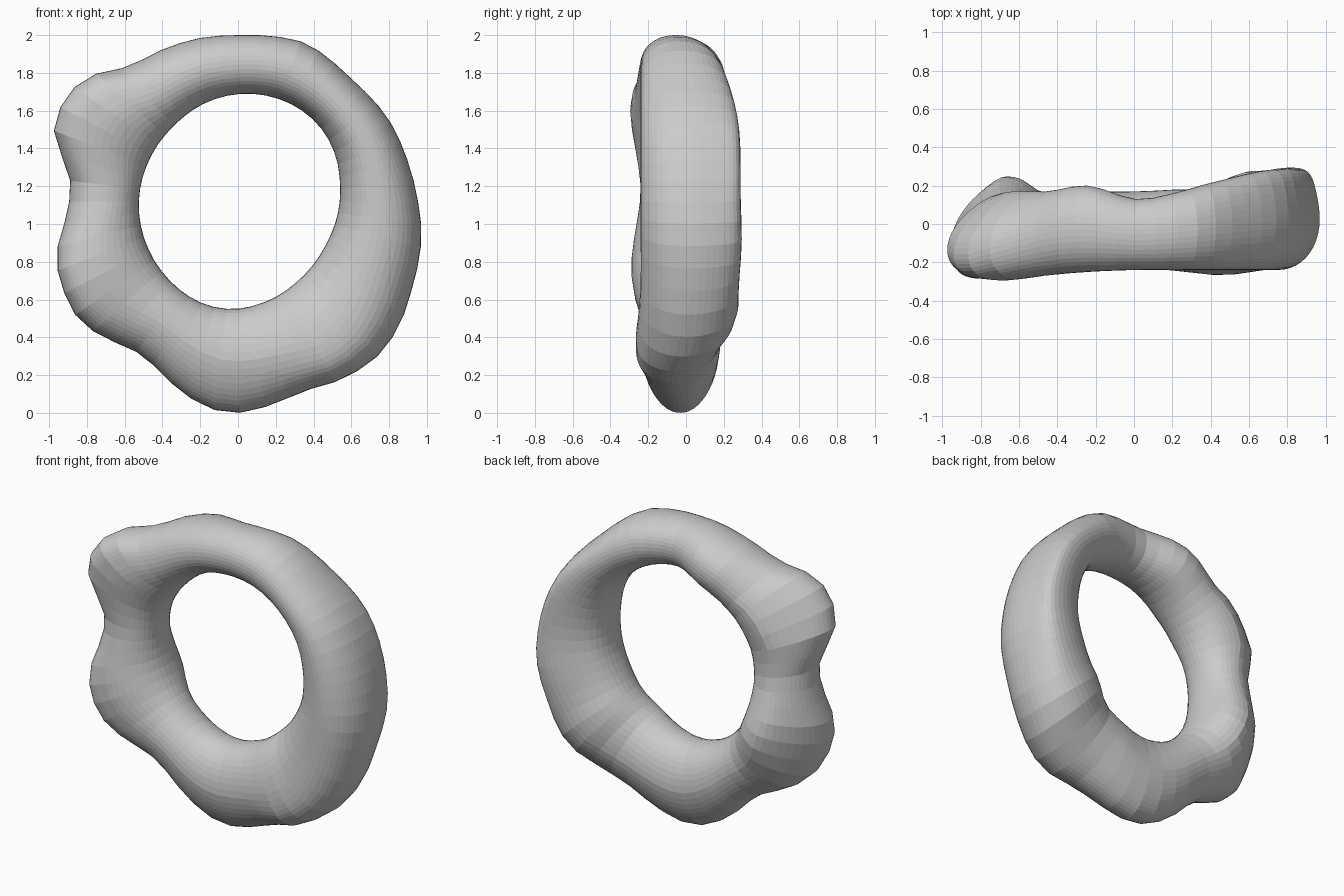
import bpy, bmesh, math

if "Cube" in bpy.data.objects:
    bpy.data.objects.remove(bpy.data.objects["Cube"])

CX, CZ = 0.01, 1.12
SEGS, SIDES = 52, 44

# outer and inner outlines of the ring, seen from the front (x, z)
outer = [(0.972, 0.94), (0.953, 1.12), (0.9, 1.33), (0.8, 1.55), (0.6, 1.77), (0.35, 1.96),
         (0.18, 1.995), (0, 2.0), (-0.2, 1.985), (-0.36, 1.94), (-0.58, 1.835), (-0.74, 1.8),
         (-0.86, 1.73), (-0.94, 1.62), (-0.975, 1.5), (-0.93, 1.35), (-0.885, 1.2),
         (-0.92, 1.0), (-0.962, 0.84), (-0.95, 0.73), (-0.905, 0.6), (-0.83, 0.48),
         (-0.7, 0.395), (-0.57, 0.34), (-0.47, 0.275), (-0.27, 0.09), (-0.14, 0.02),
         (0, 0.0), (0.14, 0.03), (0.35, 0.115), (0.53, 0.17), (0.75, 0.31), (0.87, 0.5),
         (0.925, 0.67)]
inner = [(0.54, 1.22), (0.51, 1.38), (0.42, 1.53), (0.27, 1.64), (0.06, 1.69), (-0.14, 1.655),
         (-0.34, 1.52), (-0.47, 1.34), (-0.525, 1.12), (-0.48, 0.88), (-0.37, 0.71),
         (-0.2, 0.585), (-0.03, 0.55), (0.15, 0.59), (0.33, 0.71), (0.46, 0.88), (0.525, 1.04)]
# depth around the ring: angle in degrees, front y, back y
depth = [(0, -.24, .29), (30, -.24, .28), (60, -.24, .21), (75, -.24, .16), (90, -.24, .13),
         (110, -.25, .20), (130, -.27, .17), (147, -.295, .17), (175, -.24, .15),
         (205, -.29, .25), (228, -.24, .17), (255, -.23, .17), (270, -.23, .17),
         (285, -.245, .18), (300, -.267, .19), (315, -.25, .27), (328, -.24, .28),
         (345, -.24, .295)]


def polar(points):
    return sorted((math.degrees(math.atan2(z - CZ, x - CX)) % 360, math.hypot(x - CX, z - CZ))
                  for x, z in points)


def sample(keys, a):
    """Smooth periodic interpolation of (angle, value) keys."""
    n = len(keys)
    ext = [(k[0] + 360 * w, k[1]) for w in (-1, 0, 1) for k in keys]
    i = max(j for j in range(n * 3) if ext[j][0] <= a)
    (a0, v0), (a1, v1), (a2, v2), (a3, v3) = ext[i - 1:i + 3]
    h = a2 - a1
    t = (a - a1) / h
    m1, m2 = (v2 - v0) / (a2 - a0) * h, (v3 - v1) / (a3 - a1) * h
    return ((2*t**3 - 3*t*t + 1) * v1 + (t**3 - 2*t*t + t) * m1
            + (3*t*t - 2*t**3) * v2 + (t**3 - t*t) * m2)


def bump(a, centre, width):
    d = (a - centre + 180) % 360 - 180
    return math.exp(-(d / width) ** 2)


def spow(v, p):
    return math.copysign(abs(v) ** p, v)


r_out, r_in = polar(outer), polar(inner)
front = [(d[0], d[1]) for d in depth]
back = [(d[0], d[2]) for d in depth]

# lumpy ring: one rounded cross-section per angle
bm = bmesh.new()
rings = []
for i in range(SEGS):
    a = 360 * i / SEGS
    ca, sa = math.cos(math.radians(a)), math.sin(math.radians(a))
    ro, ri = sample(r_out, a), sample(r_in, a)
    yf, yb = sample(front, a), sample(back, a)
    rm, rh, ym, yh = (ro + ri) / 2, (ro - ri) / 2, (yf + yb) / 2, (yb - yf) / 2
    # outer lumps lean forward and taper; the right side bulges outward at the back
    lean = -0.1 * bump(a, 150, 18) - 0.12 * bump(a, 205, 18) - 0.04 * bump(a, 300, 14)
    pinch = 0.2 * bump(a, 150, 18) + 0.2 * bump(a, 205, 18) + 0.18 * bump(a, 265, 35)
    skew_back = 0.09 * bump(a, 0, 45) - 0.04 * bump(a, 205, 20) - 0.03 * bump(a, 150, 20)
    skew_front = 0.06 * bump(a, 300, 18) + 0.05 * bump(a, 150, 18) + 0.05 * bump(a, 205, 18)
    ring = []
    for j in range(SIDES):
        t = 2 * math.pi * j / SIDES
        u, v = spow(math.cos(t), 0.95), spow(math.sin(t), 0.95)
        out = max(u, 0)
        skew = skew_back if v > 0 else skew_front
        r = rm + rh * u + skew * abs(v) * (1 - u * u)
        y = ym + yh * v * (1 - pinch * out) + lean * out ** 1.4
        ring.append(bm.verts.new((CX + r * ca, y, CZ + r * sa)))
    rings.append(ring)
for i in range(SEGS):
    p, q = rings[i], rings[(i + 1) % SEGS]
    for j in range(SIDES):
        k = (j + 1) % SIDES
        bm.faces.new((p[j], p[k], q[k], q[j]))
bmesh.ops.recalc_face_normals(bm, faces=bm.faces)
mesh = bpy.data.meshes.new("lumpy_ring")
bm.to_mesh(mesh)
bm.free()
bpy.context.collection.objects.link(bpy.data.objects.new("lumpy_ring", mesh))
